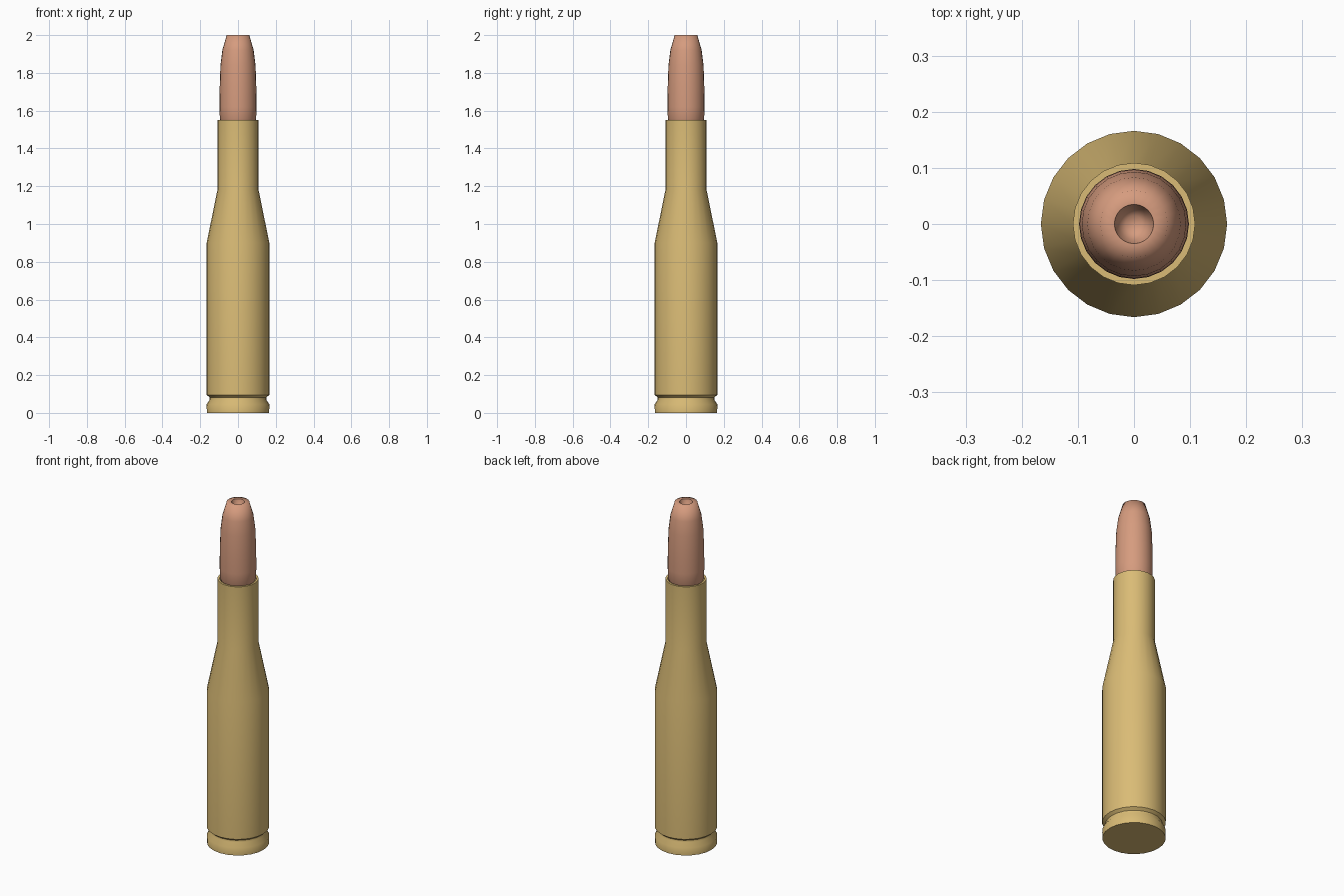
import bpy
import bmesh
import math

SIDES = 24

if "Cube" in bpy.data.objects:
    bpy.data.objects.remove(bpy.data.objects["Cube"], do_unlink=True)


def make_material(name, rgb):
    mat = bpy.data.materials.new(name)
    mat.use_nodes = True
    colour = (*rgb, 1.0)
    mat.diffuse_color = colour
    mat.node_tree.nodes["Principled BSDF"].inputs["Base Color"].default_value = colour
    return mat


def lathe(name, profile, mat, angle):
    """Turn a (radius, height) profile about z; close both ends with flat caps."""
    bm = bmesh.new()
    rings = []
    for radius, height in profile:
        ring = []
        for i in range(SIDES):
            a = math.tau * i / SIDES
            ring.append(bm.verts.new((radius * math.cos(a), radius * math.sin(a), height)))
        rings.append(ring)
    for low, high in zip(rings, rings[1:]):
        for i in range(SIDES):
            j = (i + 1) % SIDES
            bm.faces.new((low[i], low[j], high[j], high[i]))
    bm.faces.new(list(reversed(rings[0])))
    bm.faces.new(rings[-1])
    bmesh.ops.recalc_face_normals(bm, faces=bm.faces)
    mesh = bpy.data.meshes.new(name)
    bm.to_mesh(mesh)
    bm.free()
    mesh.materials.append(mat)
    obj = bpy.data.objects.new(name, mesh)
    bpy.context.collection.objects.link(obj)
    bpy.ops.object.select_all(action="DESELECT")
    obj.select_set(True)
    bpy.context.view_layer.objects.active = obj
    bpy.ops.object.shade_smooth_by_angle(angle=math.radians(angle))
    return obj


brass = make_material("brass", (0.70, 0.50, 0.18))
copper = make_material("copper", (0.67, 0.33, 0.21))

# Case: base rim, extraction groove, body, shoulder, neck and open mouth
case_profile = [
    (0.165, 0.0), (0.166, 0.045), (0.15, 0.07), (0.15, 0.082),
    (0.166, 0.095), (0.166, 0.9), (0.109, 1.18), (0.109, 1.55),
    (0.098, 1.55), (0.098, 1.5),
]
lathe("case", case_profile, brass, 35)

# Bullet: rounded base, tapering nose and hollow tip
bullet_profile = [
    (0.085, 1.53), (0.096, 1.555), (0.098, 1.62), (0.097, 1.72),
    (0.093, 1.84), (0.083, 1.92), (0.06, 2.0),
    (0.035, 2.0), (0.028, 1.97), (0.015, 1.955),
]
lathe("bullet", bullet_profile, copper, 75)
